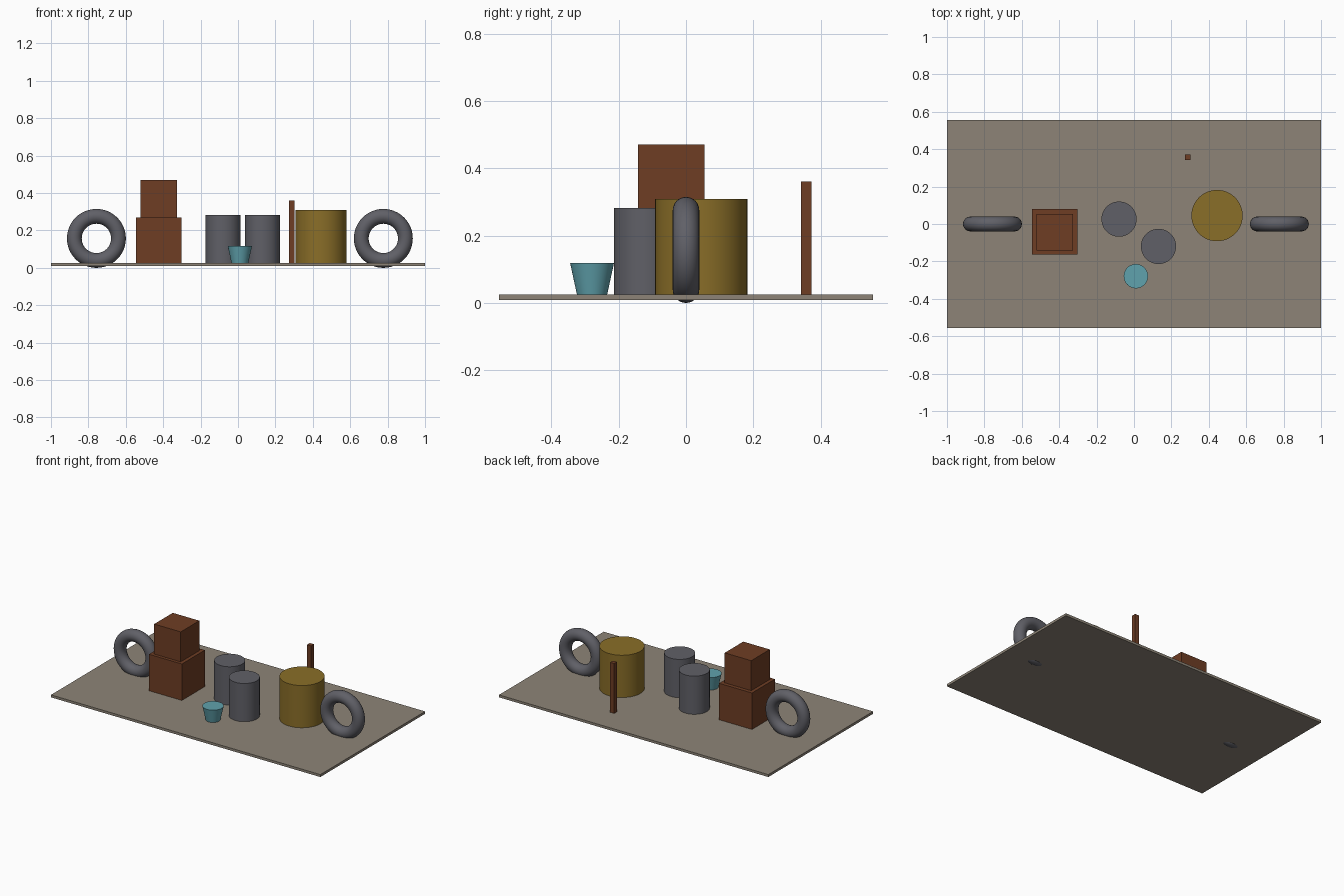
import bpy
import math

if "Cube" in bpy.data.objects:
    bpy.data.objects.remove(bpy.data.objects["Cube"])

FLOOR = 0.0255  # top of the ground slab


def material(name, rgb):
    lin = [(c / 255 / 12.92) if c < 11 else ((c / 255 + 0.055) / 1.055) ** 2.4 for c in rgb]
    m = bpy.data.materials.new(name)
    m.diffuse_color = (*lin, 1)
    m.use_nodes = True
    m.node_tree.nodes["Principled BSDF"].inputs["Base Color"].default_value = m.diffuse_color
    return m


STONE = material("warm grey stone", (141, 132, 119))
WOOD = material("brown wood", (110, 61, 36))
STEEL = material("dark grey", (96, 96, 103))
TEAL = material("teal", (96, 162, 173))
GOLD = material("ochre", (138, 110, 40))


def finish(name, mat, smooth=False):
    ob = bpy.context.object
    ob.name = name
    ob.data.materials.append(mat)
    if smooth:
        bpy.ops.object.shade_smooth_by_angle(angle=math.radians(35))
    return ob


def box(name, mat, x, y, z0, z1, sx, sy):
    bpy.ops.mesh.primitive_cube_add(size=1, location=(x, y, (z0 + z1) / 2))
    bpy.context.object.scale = (sx, sy, z1 - z0)
    bpy.ops.object.transform_apply(location=False, rotation=False, scale=True)
    return finish(name, mat)


def drum(name, mat, x, y, z1, r_bottom, r_top):
    bpy.ops.mesh.primitive_cone_add(vertices=48, radius1=r_bottom, radius2=r_top,
                                    depth=z1 - FLOOR, location=(x, y, (FLOOR + z1) / 2))
    return finish(name, mat, True)


# Ground slab
box("ground_slab", STONE, 0, 0, 0.009, FLOOR, 2.0, 1.11)

# Stacked crates and post
box("lower_crate", WOOD, -0.424, -0.042, FLOOR, 0.27, 0.244, 0.244)
box("upper_crate", WOOD, -0.424, -0.044, 0.27, 0.471, 0.197, 0.197)
box("post", WOOD, 0.288, 0.357, FLOOR, 0.36, 0.03, 0.03)

# Barrels, tank and bucket
drum("back_barrel", STEEL, -0.08, 0.026, 0.282, 0.094, 0.094)
drum("front_barrel", STEEL, 0.131, -0.12, 0.282, 0.094, 0.094)
drum("large_tank", GOLD, 0.444, 0.045, 0.309, 0.137, 0.137)
drum("bucket", TEAL, 0.01, -0.279, 0.118, 0.045, 0.065)

# Upright tyres, sunk slightly through the slab
for name, x in (("left_tyre", -0.757), ("right_tyre", 0.777)):
    bpy.ops.mesh.primitive_torus_add(major_radius=0.118, minor_radius=0.0395,
                                     major_segments=48, minor_segments=24,
                                     location=(x, 0, 0.1575),
                                     rotation=(math.pi / 2, 0, 0))
    finish(name, STEEL, True)
